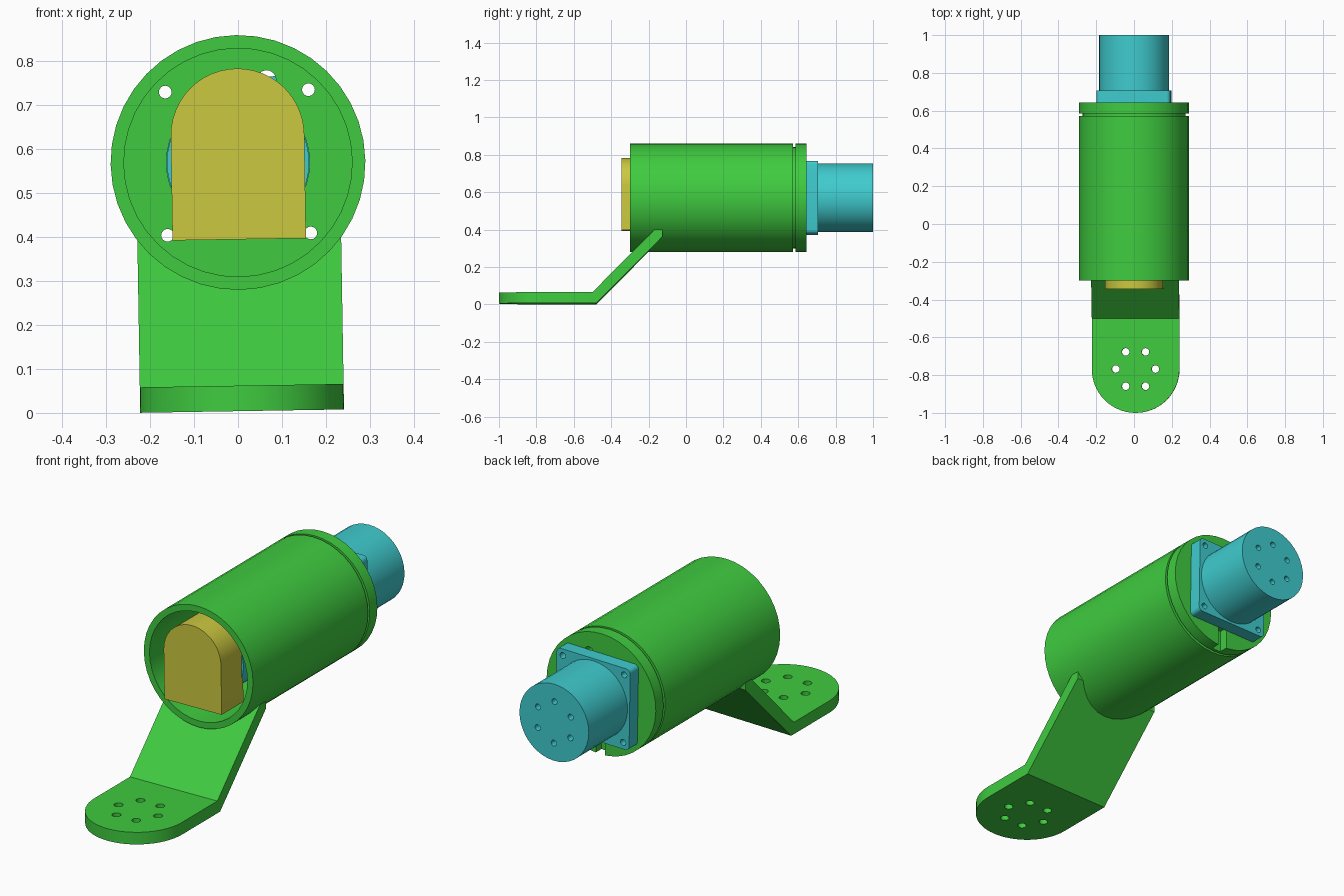
import bpy, bmesh
from math import sin, cos, pi
from mathutils import Matrix

cube = bpy.data.objects.get("Cube")
if cube:
    bpy.data.objects.remove(cube, do_unlink=True)


def material(name, rgb):
    m = bpy.data.materials.new(name)
    m.use_nodes = True
    m.diffuse_color = (*rgb, 1)
    m.node_tree.nodes["Principled BSDF"].inputs["Base Color"].default_value = (*rgb, 1)
    return m


GREEN = material("green", (0.05, 0.6, 0.05))
TEAL = material("teal", (0.05, 0.6, 0.62))
YELLOW = material("yellow", (0.6, 0.58, 0.05))


def arc(r, a0=0, a1=2 * pi, n=40, cx=0, cy=0, closed=True):
    steps = n if closed else n + 1
    return [(cx + r * cos(a0 + (a1 - a0) * i / n),
             cy + r * sin(a0 + (a1 - a0) * i / n)) for i in range(steps)]


def rounded_square(h, r):
    pts = []
    for k, (sx, sy) in enumerate([(1, 1), (-1, 1), (-1, -1), (1, -1)]):
        pts += arc(r, k * pi / 2, (k + 1) * pi / 2, 4,
                   sx * (h - r), sy * (h - r), closed=False)
    return pts


def rect(x0, x1, z0, z1):
    return [(x0, z0), (x1, z0), (x1, z1), (x0, z1)]


PLACE = {"X": lambda u, v, t: (t, u, v),
         "Y": lambda u, v, t: (u, t, v),
         "Z": lambda u, v, t: (u, v, t)}


def prism(name, profiles, t0, t1, axis="Y", mat=None):
    """Extrude one or more closed outlines along an axis."""
    bm = bmesh.new()
    for pts in profiles:
        a, b = ([bm.verts.new(PLACE[axis](u, v, t)) for u, v in pts] for t in (t0, t1))
        bm.faces.new(a)
        bm.faces.new(b)
        for i in range(len(pts)):
            j = (i + 1) % len(pts)
            bm.faces.new((a[i], a[j], b[j], b[i]))
    bmesh.ops.recalc_face_normals(bm, faces=bm.faces)
    mesh = bpy.data.meshes.new(name)
    bm.to_mesh(mesh)
    bm.free()
    obj = bpy.data.objects.new(name, mesh)
    bpy.context.collection.objects.link(obj)
    if mat:
        mesh.materials.append(mat)
    return obj


def combine(obj, tool, operation="DIFFERENCE"):
    """Apply a boolean and throw the tool away."""
    mod = obj.modifiers.new("cut", "BOOLEAN")
    mod.operation, mod.solver, mod.object = operation, "EXACT", tool
    bpy.context.view_layer.objects.active = obj
    bpy.ops.object.modifier_apply(modifier=mod.name)
    bpy.data.objects.remove(tool, do_unlink=True)


def hole_ring(radius, r, start=0, cx=0, cy=0):
    return [arc(r, n=16, cx=cx + radius * cos(start + k * pi / 3),
                cy=cy + radius * sin(start + k * pi / 3)) for k in range(6)]


R = 0.29
bolt_holes = [arc(0.0145, n=16, cx=sx * 0.163, cy=sz * 0.163)
              for sx in (-1, 1) for sz in (-1, 1)]

# Tubular housing, open at the front
housing = prism("housing", [arc(R)], -0.3, 0.572, mat=GREEN)
combine(housing, prism("bore", [arc(0.26)], -0.4, 0.7))

# Rear cap: flange with a stepped hub, motor opening, bolt holes and cable cuts
cap = prism("rear_cap", [arc(R)], 0.585, 0.643, mat=GREEN)
combine(cap, prism("hub", [arc(0.272)], 0.565, 0.6), "UNION")
combine(cap, prism("opening", [arc(0.163)], 0.5, 0.7))
combine(cap, prism("bolts", bolt_holes, 0.5, 0.7))
combine(cap, prism("cable_hole", [arc(0.022, n=16, cx=0.068, cy=0.187)], 0.5, 0.7))
combine(cap, prism("rear_slot", [rect(-0.024, 0.024, -0.4, -0.18)], 0.6, 0.7))

# Motor: mounting plate, rear can with blind holes, inner body
plate = prism("motor_plate", [rounded_square(0.195, 0.02)], 0.643, 0.706, mat=TEAL)
combine(plate, prism("bolts", bolt_holes, 0.5, 0.8))
can = prism("motor_can", [arc(0.184)], 0.7, 1.0, mat=TEAL)
combine(can, prism("blind_holes", hole_ring(0.1, 0.014, pi / 2), 0.95, 1.1))
body = prism("motor_body", [arc(0.162)], -0.19, 0.65, mat=TEAL)

# Arched block in the mouth of the housing
arch = [(-0.152, -0.175), (0.152, -0.175)] + arc(0.152, 0, pi, 24, cy=0.062, closed=False)
block = prism("front_block", [arch], -0.345, -0.18, mat=YELLOW)

# Bent bracket: side profile trimmed by a round-ended plan and by the tube
side = [(-1.1, -0.566), (-0.48, -0.566), (-0.125, -0.21), (-0.125, -0.17),
        (-0.165, -0.17), (-0.5, -0.508), (-1.1, -0.508)]
W = 0.232
plan = [(W, 0.1), (-W, 0.1)] + arc(W, pi, 2 * pi, 28, cy=-0.768, closed=False)
bracket = prism("bracket", [side], -0.4, 0.4, "X", GREEN)
combine(bracket, prism("plan", [plan], -0.8, 0.2, "Z"), "INTERSECT")
combine(bracket, prism("tube_clearance", [arc(0.284)], -0.8, 0.6))
combine(bracket, prism("foot_holes", hole_ring(0.105, 0.02, 0, 0, -0.768), -0.7, -0.4, "Z"))

# Raise to the axis height with the slight roll, then shade
pose = Matrix.Translation((0, 0, 0.57)) @ Matrix.Rotation(-0.0165, 4, "Y")
parts = [housing, cap, plate, can, body, block, bracket]
bpy.ops.object.select_all(action="DESELECT")
for obj in parts:
    obj.data.transform(pose)
    obj.select_set(True)
bpy.context.view_layer.objects.active = housing
bpy.ops.object.shade_smooth_by_angle(angle=0.5)
